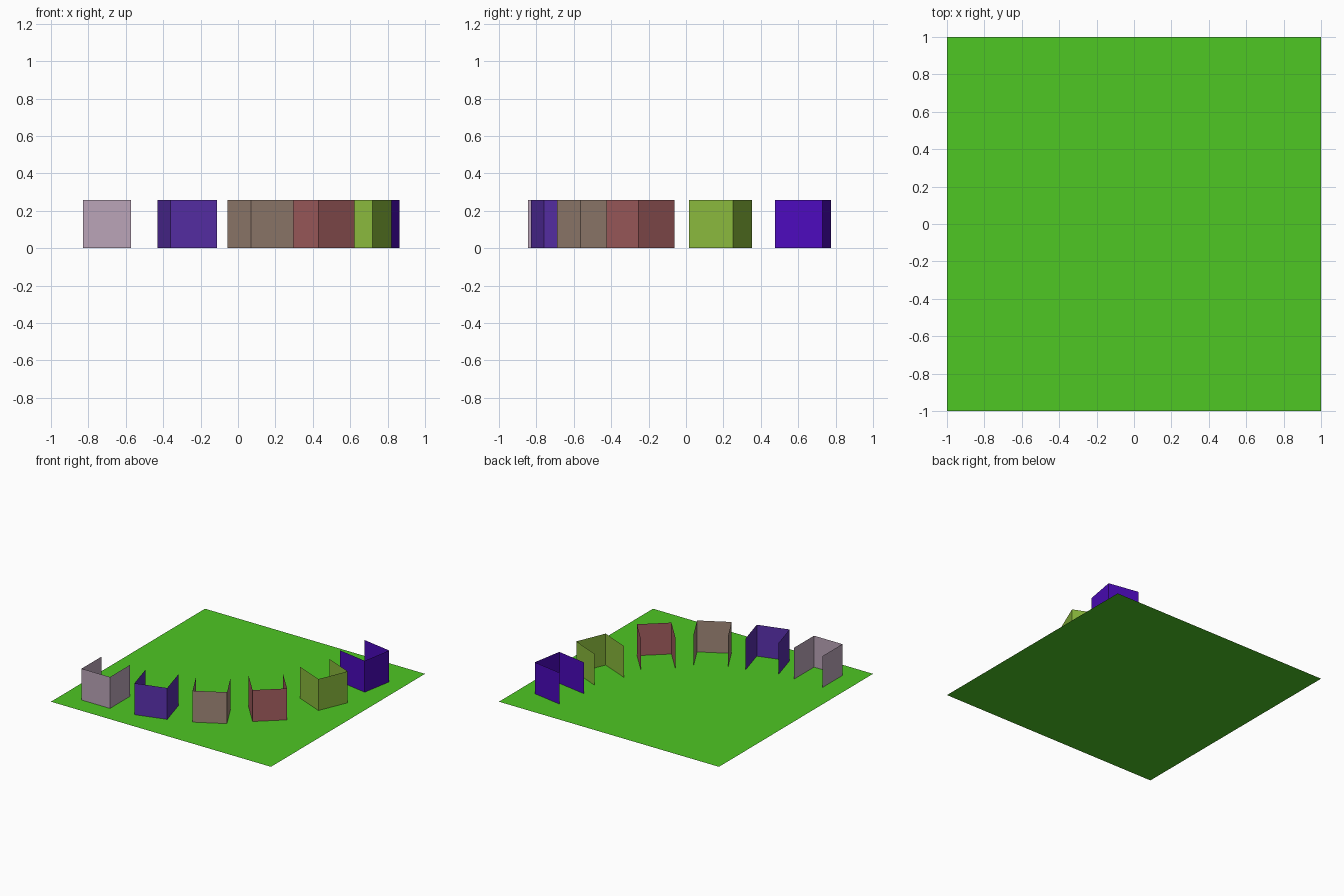
import bpy, bmesh
from math import radians
from mathutils import Matrix, Vector

cube = bpy.data.objects.get("Cube")
if cube:
    bpy.data.objects.remove(cube, do_unlink=True)

SIZE = 0.258  # width, depth and height of each booth


def material(name, rgb):
    linear = [((c / 255 + 0.055) / 1.055) ** 2.4 if c > 10 else c / 255 / 12.92 for c in rgb]
    mat = bpy.data.materials.new(name)
    mat.use_nodes = True
    mat.diffuse_color = (*linear, 1)
    mat.node_tree.nodes["Principled BSDF"].inputs["Base Color"].default_value = (*linear, 1)
    return mat


def add_object(name, bm, mat):
    mesh = bpy.data.meshes.new(name)
    bm.to_mesh(mesh)
    bm.free()
    mesh.materials.append(mat)
    obj = bpy.data.objects.new(name, mesh)
    bpy.context.collection.objects.link(obj)
    return obj


def booth(name, mat, corner, angle):
    """Three thin walls, open at the back and top, turned about the front corner."""
    bm = bmesh.new()
    plan = [(0, SIZE), (0, 0), (SIZE, 0), (SIZE, SIZE)]
    verts = [bm.verts.new((x, y, 0)) for x, y in plan]
    edges = [bm.edges.new(pair) for pair in zip(verts, verts[1:])]
    walls = bmesh.ops.extrude_edge_only(bm, edges=edges)["geom"]
    top = [v for v in walls if isinstance(v, bmesh.types.BMVert)]
    bmesh.ops.translate(bm, verts=top, vec=(0, 0, SIZE))
    # Make the walls face away from the middle of the booth
    bm.normal_update()
    middle = Vector((SIZE / 2, SIZE / 2, SIZE / 2))
    inward = [f for f in bm.faces if f.normal.dot(f.calc_center_median() - middle) < 0]
    bmesh.ops.reverse_faces(bm, faces=inward)
    obj = add_object(name, bm, mat)
    obj.matrix_world = Matrix.Translation((*corner, 0)) @ Matrix.Rotation(radians(angle), 4, "Z")


# Flat lawn
ground = bmesh.new()
bmesh.ops.create_grid(ground, x_segments=1, y_segments=1, size=1)
add_object("lawn", ground, material("grass green", (78, 199, 36)))

# Arc of booths: colour name, colour, front corner, turn
booths = [
    ("mauve", (187, 165, 185), (-0.83, -0.845), 0),
    ("violet", (90, 48, 172), (-0.36, -0.83), 16),
    ("tan", (162, 137, 122), (0.07, -0.69), 29),
    ("rose", (167, 96, 98), (0.43, -0.425), 41.5),
    ("olive", (139, 186, 61), (0.72, 0.015), 67),
    ("indigo", (76, 10, 188), (0.818, 0.477), 80),
]
for colour, rgb, corner, angle in booths:
    booth(colour + "_booth", material(colour, rgb), corner, angle)
